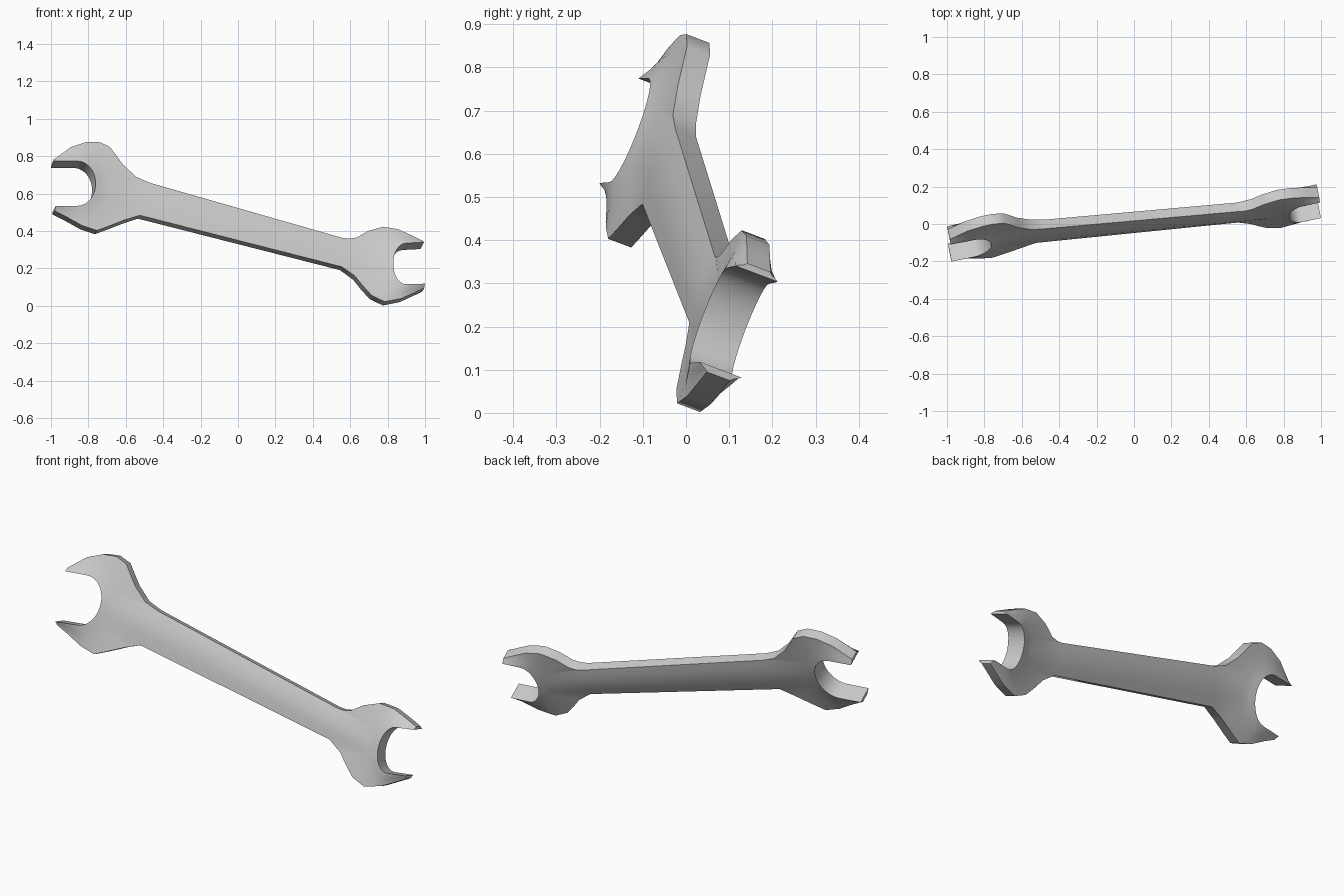
import bpy, bmesh, math
from mathutils import Vector

if "Cube" in bpy.data.objects:
    bpy.data.objects.remove(bpy.data.objects["Cube"])

# Wrench lies in a tilted plane, described by front-view (x, z) positions
NORMAL = Vector((0.197, -1, 0.378)).normalized()


def place(p, t):
    x, z = p
    return Vector((x, 0.197 * x + 0.378 * (z - 0.403), z)) + NORMAL * t


bm = bmesh.new()


def quad(points):
    bm.faces.new([bm.verts.new(p) for p in points])


def skin(row_a, row_b):
    """Front and back faces between two rows of ((x, z), half_thickness)."""
    for i in range(len(row_a) - 1):
        for s in (1, -1):
            quad([place(p, s * t) for p, t in
                  (row_a[i], row_a[i + 1], row_b[i + 1], row_b[i])])


def wall(row):
    """Edge faces joining the front and back along a row."""
    for (p, t), (q, u) in zip(row, row[1:]):
        quad([place(p, t), place(q, u), place(q, -u), place(p, -t)])


NECK = slice(7, 12)
NECK_T = [0.026, 0.037, 0.041, 0.037, 0.026]


def head(outer, centre, rx, rz, tips):
    # U-shaped jaw opening, one point per outer point
    side = math.copysign(1, centre[0])
    arc = [math.radians(90 - 180 * i / 13) for i in range(14)]
    inner = [(centre[0] - side * rx * math.cos(a), centre[1] + rz * math.sin(a)) for a in arc]
    mid = [tuple((a + b) / 2 for a, b in zip(tips[0], inner[0])),
           tuple((a + b) / 2 for a, b in zip(tips[1], inner[-1]))]
    inner = [tips[0], mid[0]] + inner + [mid[1], tips[1]]

    def inset(width, share, t):
        row = []
        for i, o in zip(inner, outer):
            a, b = Vector(i), Vector(o)
            d = (b - a).length
            row.append((tuple(a + (b - a) * (min(width, share * d) / d)), t))
        return row

    # Raised rim flaring towards the opening, then the flatter body
    thick = [0.029] * 7 + NECK_T + [0.029] * 6
    rows = [[(p, 0.053) for p in inner], inset(0.03, 0.3, 0.046),
            inset(0.07, 0.6, 0.036), list(zip(outer, thick))]
    for a, b in zip(rows, rows[1:]):
        skin(a, b)
    wall(rows[0])
    wall(rows[3][:8])
    wall(rows[3][11:])
    for end in (0, -1):
        wall([r[end] for r in rows])
    return rows[3][NECK]


# Large head on the left
left_neck = head(
    [(-.99, .772), (-.90, .838), (-.82, .865), (-.75, .867), (-.69, .84), (-.62, .745),
     (-.55, .68), (-.48, .65), (-.49, .61), (-.50, .565), (-.51, .52), (-.53, .475),
     (-.61, .45), (-.70, .415), (-.76, .393), (-.84, .42), (-.92, .465), (-.985, .498)],
    (-.87, .636), .10, .12, [(-.99, .756), (-.985, .514)])

# Small head on the right
right_neck = head(
    [(.985, .336), (.92, .368), (.85, .40), (.77, .413), (.69, .39), (.63, .355),
     (.59, .349), (.55, .355), (.55, .32), (.55, .278), (.55, .24), (.55, .20),
     (.62, .15), (.66, .10), (.71, .045), (.78, .012), (.87, .03), (.99, .085)],
    (.89, .207), .07, .11, [(.985, .322), (.99, .10)])

# Handle lofted between the two necks
skin(left_neck, right_neck)
for end in (0, -1):
    wall([left_neck[end], right_neck[end]])

bmesh.ops.remove_doubles(bm, verts=bm.verts, dist=0.0005)
bmesh.ops.recalc_face_normals(bm, faces=bm.faces)
mesh = bpy.data.meshes.new("open_end_wrench")
bm.to_mesh(mesh)
bm.free()
wrench = bpy.data.objects.new("open_end_wrench", mesh)
bpy.context.collection.objects.link(wrench)
bpy.context.view_layer.objects.active = wrench
wrench.select_set(True)
bpy.ops.object.shade_smooth_by_angle(angle=math.radians(40))
